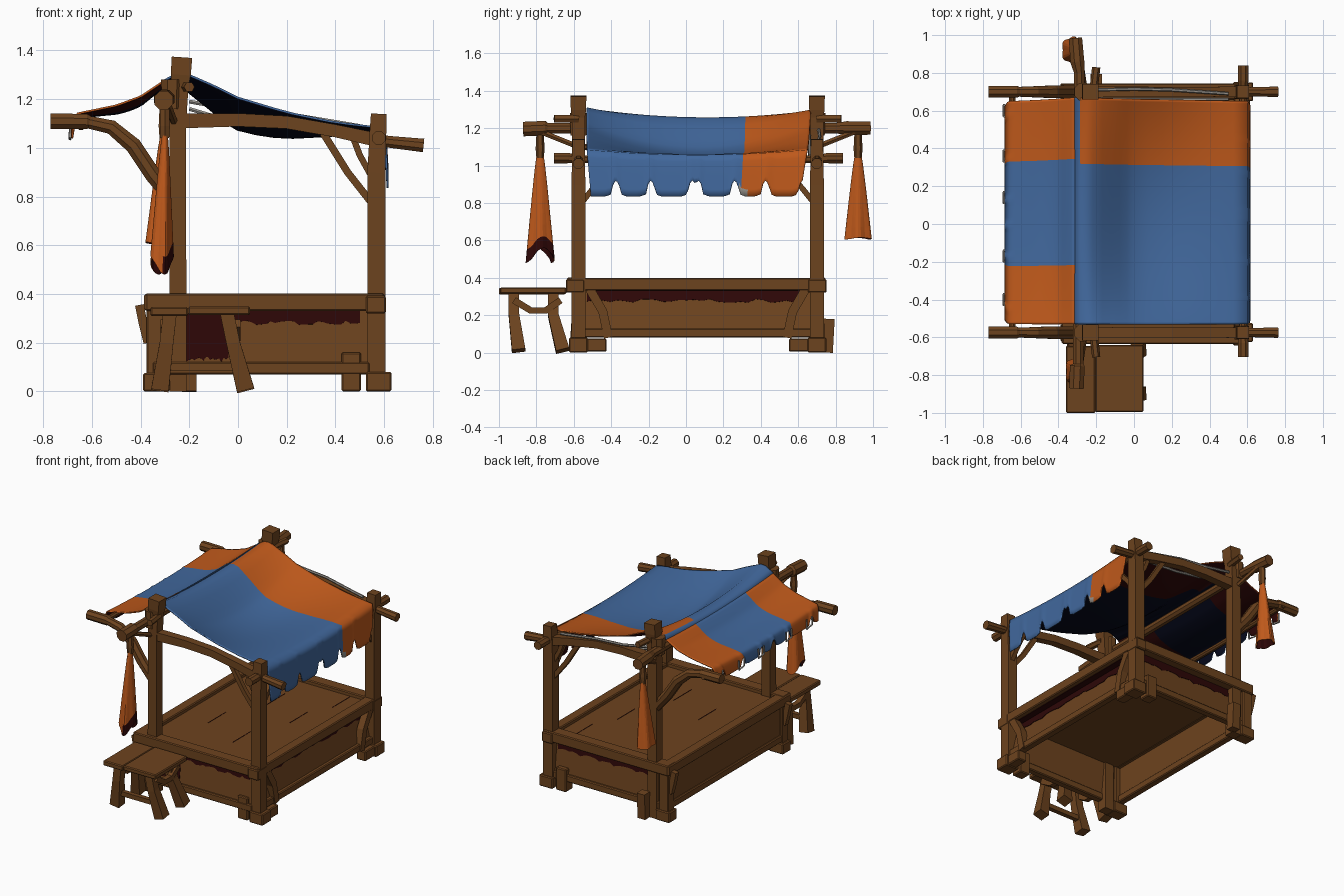
import bpy, bmesh, math, random
from mathutils import Vector

if "Cube" in bpy.data.objects:
    bpy.data.objects.remove(bpy.data.objects["Cube"])
random.seed(4)

def material(name, rgb):
    m = bpy.data.materials.new(name)
    m.diffuse_color = (*rgb, 1)
    m.use_nodes = True
    m.node_tree.nodes["Principled BSDF"].inputs["Base Color"].default_value = m.diffuse_color
    return m

WOOD = material("brown wood", (0.152, 0.056, 0.013))
BLUE = material("blue cloth", (0.053, 0.138, 0.335))
ORANGE = material("orange cloth", (0.520, 0.100, 0.011))
NAVY = material("dark navy", (0.002, 0.003, 0.012))
MAROON = material("dark maroon", (0.026, 0.002, 0.002))
GREY = material("grey rope", (0.32, 0.30, 0.27))

def finish(name, bm, mats, recalc=True):
    if recalc:
        bmesh.ops.recalc_face_normals(bm, faces=bm.faces)
    me = bpy.data.meshes.new(name)
    bm.to_mesh(me)
    bm.free()
    ob = bpy.data.objects.new(name, me)
    bpy.context.collection.objects.link(ob)
    for m in mats:
        me.materials.append(m)
    return ob

def box(name, x, y, z, mat=WOOD, bevel=0.006, lean=(0, 0)):
    """Box from ranges; lean shifts its top face in x and y."""
    bm = bmesh.new()
    bmesh.ops.create_cube(bm, size=1)
    for v in bm.verts:
        t = v.co.z + 0.5
        v.co = [a + (b - a) * (c + 0.5) for (a, b), c in zip((x, y, z), v.co)]
        v.co += Vector((lean[0] * t, lean[1] * t, 0))
    if bevel:
        bmesh.ops.bevel(bm, geom=bm.edges[:], offset=bevel, segments=1, affect='EDGES')
    return finish(name, bm, [mat])

def tube(name, pts, radii, mat=WOOD, sides=8):
    """Loft a polygon along a path; 4 sides give a square timber."""
    pts = [Vector(p) for p in pts]
    if isinstance(radii, float):
        radii = [radii] * len(pts)
    k = math.sqrt(2) if sides == 4 else 1
    d = pts[-1] - pts[0]
    ref = Vector((0, 1, 0)) if abs(d.y) < 0.7 * d.length else Vector((1, 0, 0))
    bm = bmesh.new()
    rings = []
    for i, p in enumerate(pts):
        t = (pts[min(i + 1, len(pts) - 1)] - pts[max(i - 1, 0)]).normalized()
        a = t.cross(ref).normalized()
        b = t.cross(a)
        rings.append([bm.verts.new(p + radii[i] * k * (a * math.cos(q) + b * math.sin(q)))
                      for q in (2 * math.pi * (j + 0.5) / sides for j in range(sides))])
    for r, s in zip(rings, rings[1:]):
        for j in range(sides):
            bm.faces.new((r[j], r[j - 1], s[j - 1], s[j]))
    bm.faces.new(rings[0])
    bm.faces.new(rings[-1])
    return finish(name, bm, [mat])

def line_cloth(ob, thickness, smooth):
    mod = ob.modifiers.new("lining", 'SOLIDIFY')
    mod.thickness, mod.offset = thickness, -1
    mod.material_offset = 3
    for p in ob.data.polygons:
        p.use_smooth = smooth

def interp(profile, t):
    f = t * (len(profile) - 1)
    i = min(int(f), len(profile) - 2)
    return Vector(profile[i]).lerp(Vector(profile[i + 1]), f - i)

def awning(name, profile, edge_sag, mid_sag, hem_x, hem_z, notches, notch_h, colour, flip):
    """Sagging sheet with a scalloped hem hanging from its last edge."""
    cols, rows, hem = 96, 16, 6
    bm = bmesh.new()
    grid = []
    for i in range(rows + hem + 1):
        u = min(i / rows, 1)
        x0, z0 = interp(profile, u)
        h = max(0, i - rows) / hem
        line = []
        for j in range(cols + 1):
            v = j / cols
            y = -0.53 + 1.2 * v
            z = z0 - 4 * v * (1 - v) * (edge_sag + mid_sag * math.sin(math.pi * u) ** 2) - 0.015 * v * (1 - u)
            d = min(abs(y - c) for c in notches)
            cut = 0.75 * max(0, 1 - (d / 0.026) ** 2) ** 0.5 + 0.25 * max(0, 1 - d / 0.06)
            z += h * (hem_z + notch_h * cut - z)
            line.append(bm.verts.new((x0 + hem_x * h ** 0.5, y * (1 - 0.04 * h) - 0.02 * u * v, z)))
        grid.append(line)
    for r, s in zip(grid, grid[1:]):
        for j in range(cols):
            q = [r[j], s[j], s[j + 1], r[j + 1]]
            f = bm.faces.new(q[::-1] if flip else q)
            c = f.calc_center_median()
            f.material_index = int(colour(c.x, -0.53 + 1.2 * (j + 0.5) / cols, c.z))
    ob = finish(name, bm, [BLUE, ORANGE, GREY, NAVY, MAROON, NAVY], False)
    line_cloth(ob, 0.008, True)

# Canopy: main roof slope and smaller side awning
awning("main_canopy", [(-0.315, 1.275), (-0.235, 1.318), (-0.1, 1.26), (0.0, 1.21), (0.2, 1.15), (0.4, 1.108), (0.6, 1.085)],
       0.028, 0.10, 0.018, 0.835, (-0.387, -0.19, 0.045, 0.08, 0.285, 0.46, 0.67), 0.085,
       lambda x, y, z: 2 if x > 0.605 and abs(y - 0.3) < 0.91 - z else y > 0.32 and x > -0.285, False)
awning("side_awning", [(-0.315, 1.272), (-0.4, 1.215), (-0.5, 1.178), (-0.66, 1.145)],
       0.02, 0.015, -0.025, 1.04, (-0.45, -0.17, 0.0, 0.14, 0.36, 0.6), 0.06,
       lambda x, y, z: y > 0.35 or y < -0.22, True)

# Posts, arms, beams and braces on both sides
for side, y, s in (("front", -0.575, -1), ("back", 0.70, 1)):
    tube(side + "_tall_post", [(-0.247, y, 0), (-0.247, y, 1.1), (-0.238, y, 1.26), (-0.235, y, 1.30), (-0.230, y, 1.372)],
         [0.035, 0.034, 0.035, 0.041, 0.042], sides=4)
    tube(side + "_short_post", [(0.568, y, 0), (0.568, y, 0.9), (0.575, y, 1.07), (0.578, y, 1.14)],
         [0.037, 0.037, 0.034, 0.032], sides=4)
    tube(side + "_awning_arm", [(-0.77, y, 1.11), (-0.62, y, 1.108), (-0.61, y, 1.105), (-0.52, y, 1.085), (-0.43, y, 1.01),
                                (-0.35, y, 0.89), (-0.25, y, 0.77)], [0.034, 0.034, 0.028, 0.032, 0.036, 0.036, 0.034])
    tube(side + "_side_beam", [(-0.25, y, 1.11), (0.0, y, 1.115), (0.2, y, 1.105), (0.4, y, 1.07), (0.56, y, 1.035)],
         [0.03, 0.027, 0.026, 0.026, 0.028], sides=4)
    tube(side + "_side_beam_end", [(0.5, y, 1.045), (0.62, y, 1.025), (0.762, y, 1.01)], [0.024, 0.026, 0.03])
    tube(side + "_long_brace", [(0.56, y, 0.76), (0.45, y, 0.90), (0.35, y, 1.06)], 0.015, sides=4)
    tube(side + "_short_brace", [(0.55, y, 0.88), (0.50, y, 0.97), (0.47, y, 1.05)], 0.013, sides=4)
    tube(side + "_eave_brace", [(0.57, y, 0.78), (0.57, y - s * 0.08, 0.88), (0.57, y - s * 0.2, 1.01)], 0.015, sides=4)
    tube(side + "_post_peg", [(-0.215, y, 1.25), (-0.2, y + s * 0.13, 1.25)], 0.022, sides=6)
    tube(side + "_ridge_strut", [(-0.26, y, 1.1), (-0.29, y + s * 0.2, 1.18)], 0.016, sides=6)
    tube(side + "_post_collar", [(-0.27, y, 1.16), (-0.27, y, 1.28)], [0.045, 0.05], sides=8)
    # Foot blocks and corner legs
    box(side + "_right_foot", (0.525, 0.63), (y - 0.05, y + 0.05), (0, 0.08))
    box(side + "_left_foot", (-0.39, -0.28), (y - 0.045, y + 0.045), (0, 0.075))
    box(side + "_corner_leg", (-0.375, -0.30), (y - 0.035, y + 0.035), (0, 0.34))
    tube(side + "_corner_horn", [(-0.37, y, 0.2), (-0.39, y, 0.28), (-0.405, y, 0.355)], 0.018, sides=4)
    box(side + "_panel_block", (0.425, 0.505), (y - 0.04, y + 0.04), (0, 0.16))
    box(side + "_inner_foot", (0.545, 0.615), (min(y, y - s * 0.15), max(y, y - s * 0.15)), (0.005, 0.075))
    tube(side + "_panel_strut", [(0.575, y - s * 0.16, 0.08), (0.575, y - s * 0.13, 0.22), (0.575, y - s * 0.06, 0.34)], 0.024, sides=4)
tube("leaning_block", [(-0.2, 0.755, 0), (-0.2, 0.765, 0.18)], 0.03, sides=4)

tube("ridge_beam", [(-0.305, -0.87, 1.195), (-0.30, -0.75, 1.2), (-0.295, -0.74, 1.2), (-0.29, 0.8, 1.2),
                    (-0.30, 0.86, 1.2), (-0.31, 0.985, 1.2)], [0.042, 0.042, 0.03, 0.03, 0.04, 0.038])
tube("eave_beam", [(0.578, -0.705, 1.04), (0.578, -0.63, 1.04), (0.578, -0.57, 1.035), (0.575, 0.07, 1.015), (0.578, 0.70, 1.035),
                   (0.578, 0.76, 1.04), (0.578, 0.84, 1.04)], [0.03, 0.03, 0.022, 0.02, 0.022, 0.03, 0.03])
tube("awning_rod", [(-0.645, -0.59, 1.1), (-0.645, 0.07, 1.09), (-0.645, 0.73, 1.1)], 0.018)

# Loose ropes
tube("back_upper_rope", [(-0.2, 0.71, 1.19), (0.0, 0.715, 1.155), (0.2, 0.71, 1.14), (0.5, 0.69, 1.09)], 0.009, GREY, 6)
tube("back_lower_rope", [(-0.2, 0.66, 1.16), (0.0, 0.66, 1.10), (0.2, 0.66, 1.07), (0.5, 0.66, 1.05)], 0.009, GREY, 6)
for y in (-0.4, -0.17, 0.14, 0.36, 0.6):
    tube("awning_hem_rope", [(-0.688, y - 0.03, 1.10), (-0.69, y - 0.03, 1.045), (-0.69, y + 0.03, 1.035),
                             (-0.688, y + 0.03, 1.10)], 0.006, GREY, 5)

# Counter: open-bottomed box with rails and panels that lean inward
box("counter_top", (-0.36, 0.58), (-0.60, 0.72), (0.335, 0.375), bevel=0)
for y0, y1, s, n in ((-0.635, -0.55, -1, "front"), (0.66, 0.745, 1, "back")):
    box(n + "_top_rail", (-0.38, 0.60), (y0, y1), (0.33, 0.402))
    c = (y0 + y1) / 2
    box(n + "_panel", (-0.35, 0.54), (c - 0.012, c + 0.012), (0.07, 0.34), bevel=0, lean=(0, -0.03 * s))
    box(n + "_lower_rail", (-0.35, 0.54), (c - 0.025, c + 0.025), (0.07, 0.12))
    box(n + "_corner_block", (0.525, 0.607), (c - 0.05, c + 0.05), (0.32, 0.392))
for x0, x1, lean, n in ((-0.385, -0.31, 0.0, "left"), (0.53, 0.603, -0.06, "right")):
    box(n + "_top_rail", (x0, x1), (-0.63, 0.74), (0.332, 0.4))
    c = (x0 + x1) / 2
    box(n + "_panel", (c - 0.012, c + 0.012), (-0.55, 0.68), (0.08, 0.34), bevel=0, lean=(lean, 0))
    box(n + "_lower_rail", (c - 0.025, c + 0.025), (-0.55, 0.68), (0.08, 0.13))
for x, y in ((-0.1, -0.2), (0.05, 0.25), (0.2, -0.35), (0.33, 0.1), (0.42, 0.45)):
    box("counter_crack", (x, x + 0.004), (y, y + 0.2), (0.374, 0.377), MAROON, 0)

def stain(name, start, end, depth, lean):
    """Ragged dark strip under a rail, lying on a leaning panel."""
    a, b = Vector(start), Vector(end)
    bm = bmesh.new()
    n = 28
    top = [bm.verts.new(a.lerp(b, i / n)) for i in range(n + 1)]
    low = []
    for v in top:
        d = depth + random.random() * 0.02
        low.append(bm.verts.new(v.co + Vector((lean[0] * d, lean[1] * d, -d))))
    for i in range(n):
        bm.faces.new((top[i], low[i], low[i + 1], top[i + 1]))
    ob = finish(name, bm, [MAROON], False)
    ob.modifiers.new("plate", 'SOLIDIFY').thickness = 0.004

stain("front_panel_stain", (-0.04, -0.578, 0.332), (0.50, -0.578, 0.332), 0.04, (0, -0.111))
stain("front_shadow_stain", (-0.30, -0.578, 0.332), (-0.04, -0.578, 0.332), 0.19, (0, -0.111))
stain("right_panel_stain", (0.524, -0.53, 0.332), (0.524, 0.62, 0.332), 0.045, (0.231, 0))
stain("back_panel_stain", (0.52, 0.688, 0.332), (-0.30, 0.688, 0.332), 0.05, (0, 0.111))
box("right_rail_underside", (0.525, 0.57), (-0.5, 0.6), (0.329, 0.3325), MAROON, 0)

# Small bench at the front
box("bench_left_plank", (-0.36, -0.205), (-1.0, -0.645), (0.31, 0.346))
box("bench_right_plank", (-0.205, 0.05), (-0.995, -0.64), (0.314, 0.348))
for n, top, foot in (("left", -0.28, -0.32), ("right", -0.045, 0.03)):
    for m, ya, yb in (("front", -0.92, -0.895), ("back", -0.71, -0.66)):
        tube("bench_%s_%s_leg" % (n, m), [(top, ya, 0.32), ((top * 2 + foot) / 3, ya, 0.2), (foot, yb, 0.01)],
             [0.028, 0.028, 0.036], sides=4)
    mid = (top + foot) / 2
    tube("bench_%s_rail" % n, [(mid, -0.92, 0.28), (mid, -0.83, 0.225), (mid, -0.75, 0.225), (mid, -0.67, 0.28)], 0.018, sides=4)
tube("bench_stretcher", [(-0.31, -0.9, 0.1), (0.0, -0.9, 0.1)], 0.016, sides=4)

def hanging_cloth(name, x, y, top, low, rag, rx, ry, drift):
    """Pleated cone of cloth tied to the ridge beam, stained inside and low on one side."""
    bm = bmesh.new()
    n, rows, rings = 30, 8, []
    for i in range(rows + 1):
        t = i / rows
        ring = []
        for j in range(n):
            a = 2 * math.pi * j / n
            r = (0.25 + 0.75 * t ** 0.85) * (1 + 0.1 * t * math.cos(5 * a))
            z = top + (low + rag * (1 + math.sin(2 * a + 1)) - top) * t
            ring.append(bm.verts.new((x + drift * t + rx * r * math.cos(a), y + ry * r * math.sin(a), z)))
        rings.append(ring)
    for i, (r, s) in enumerate(zip(rings, rings[1:])):
        for j in range(n):
            f = bm.faces.new((r[j - 1], s[j - 1], s[j], r[j]))
            f.material_index = 4 if rag > 0.03 and i == rows - 1 and math.cos(2 * math.pi * j / n) > 0.2 else 1
    bm.faces.new(rings[0]).material_index = 1
    line_cloth(finish(name, bm, [BLUE, ORANGE, GREY, NAVY, MAROON, NAVY]), 0.005, False)
    tube(name + "_tie", [(x, y, top - 0.02), (x, y, top + 0.03), (x, y, 1.2)], [0.02, 0.024, 0.018], sides=6)

hanging_cloth("front_hanging_cloth", -0.30, -0.78, 1.06, 0.48, 0.04, 0.047, 0.074, -0.015)
hanging_cloth("back_hanging_cloth", -0.305, 0.92, 1.06, 0.605, 0.005, 0.052, 0.07, -0.025)
